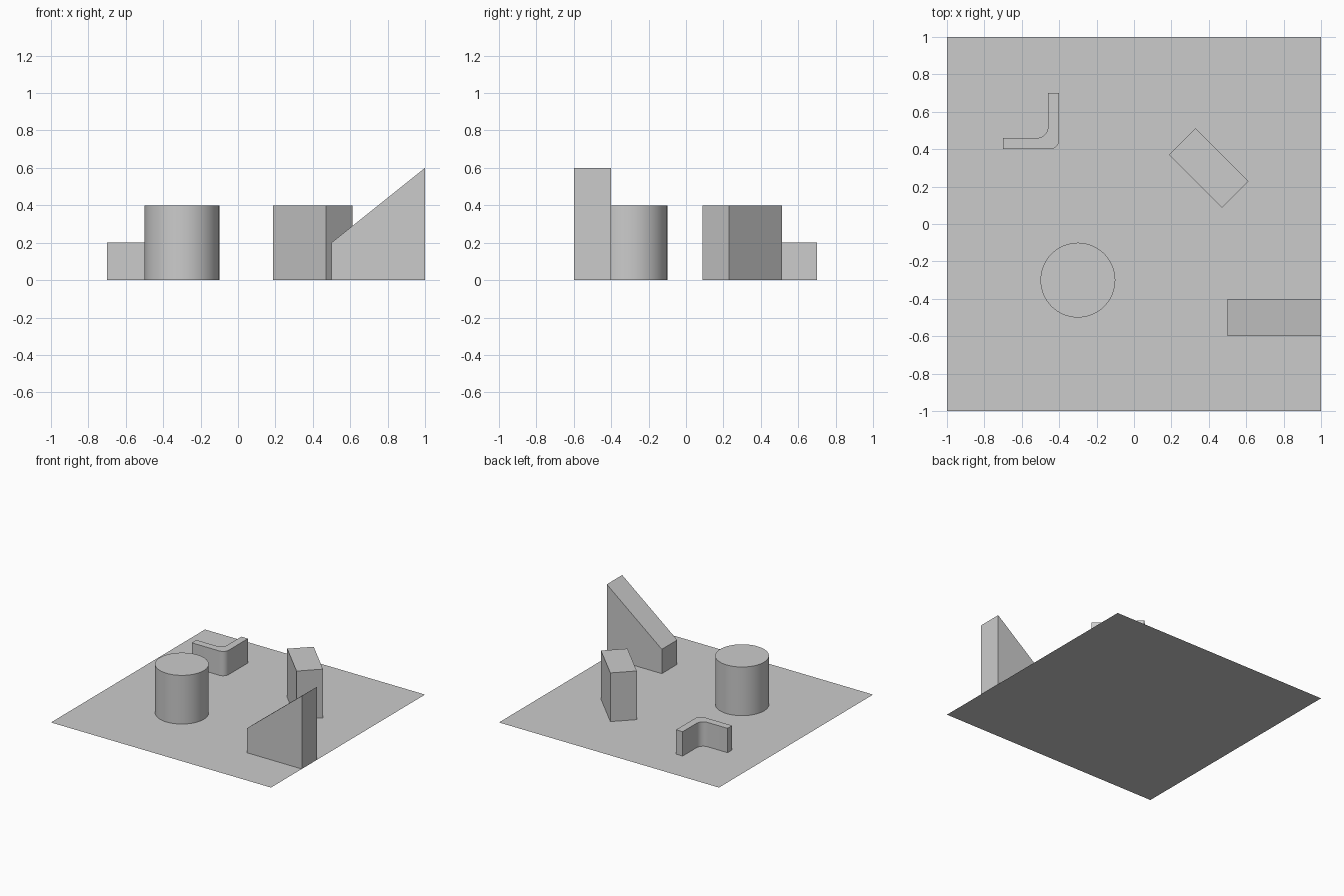
import bpy, bmesh
from math import pi, cos, sin, radians
from mathutils import Matrix, Vector

if "Cube" in bpy.data.objects:
    bpy.data.objects.remove(bpy.data.objects["Cube"])


def prism(name, profile, depth, matrix=Matrix()):
    """Extrude a closed 2D profile along local z, then place it."""
    bm = bmesh.new()
    face = bm.faces.new([bm.verts.new((x, y, 0)) for x, y in profile])
    ext = bmesh.ops.extrude_face_region(bm, geom=[face])
    top = [v for v in ext["geom"] if isinstance(v, bmesh.types.BMVert)]
    bmesh.ops.translate(bm, verts=top, vec=(0, 0, depth))
    bmesh.ops.transform(bm, matrix=matrix, verts=bm.verts)
    bmesh.ops.recalc_face_normals(bm, faces=bm.faces)
    mesh = bpy.data.meshes.new(name)
    bm.to_mesh(mesh)
    bm.free()
    obj = bpy.data.objects.new(name, mesh)
    bpy.context.collection.objects.link(obj)
    return obj


def arc(cx, cy, r, start, end, steps=10):
    angles = [radians(start + (end - start) * i / steps) for i in range(steps + 1)]
    return [(cx + r * cos(a), cy + r * sin(a)) for a in angles]


def smooth(obj):
    bpy.ops.object.select_all(action='DESELECT')
    obj.select_set(True)
    bpy.context.view_layer.objects.active = obj
    bpy.ops.object.shade_smooth_by_angle(angle=radians(30))


# Flat square floor
bpy.ops.mesh.primitive_plane_add(size=2)
bpy.context.object.name = "floor"

# Round column
bpy.ops.mesh.primitive_cylinder_add(vertices=64, radius=0.2, depth=0.4,
                                    location=(-0.3, -0.3, 0.2))
column = bpy.context.object
column.name = "column"
smooth(column)

# Box turned 45 degrees
prism("turned_box", [(-0.2, -0.1), (0.2, -0.1), (0.2, 0.1), (-0.2, 0.1)], 0.4,
      Matrix.Translation((0.4, 0.3, 0)) @ Matrix.Rotation(radians(-45), 4, 'Z'))

# Sloped ramp: side profile in x/z, extruded from y = -0.4 to -0.6
prism("ramp", [(0.5, 0), (1, 0), (1, 0.6), (0.5, 0.2)], 0.2,
      Matrix.Translation((0, -0.4, 0)) @ Matrix.Rotation(pi / 2, 4, 'X'))

# L-shaped wall with rounded outer and inner corner
wall = prism("corner_wall",
             [(-0.7, 0.4)] + arc(-0.45, 0.45, 0.05, -90, 0)
             + [(-0.4, 0.7), (-0.46, 0.7)] + arc(-0.52, 0.52, 0.06, 0, -90)
             + [(-0.7, 0.46)], 0.2)
smooth(wall)
